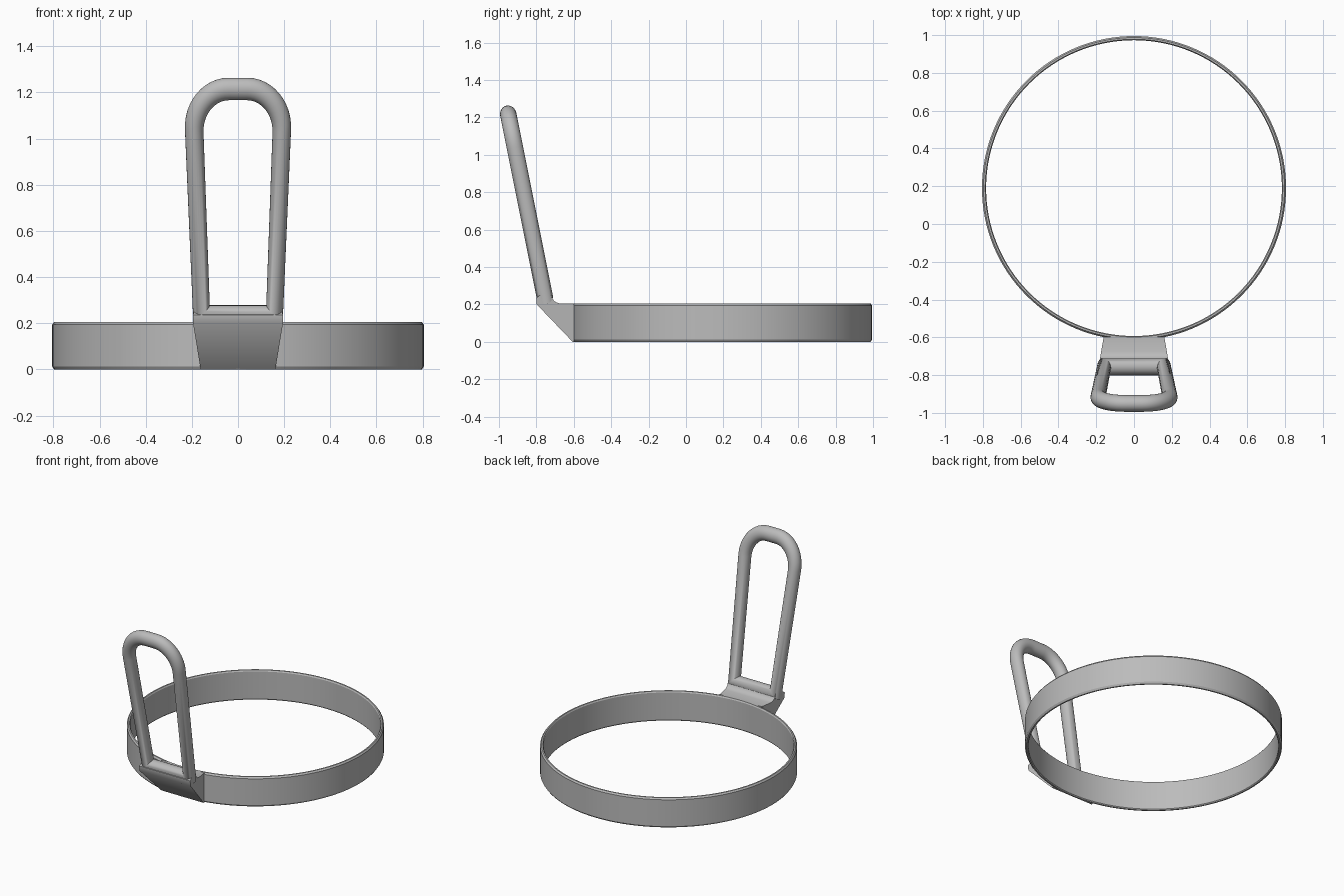
import bpy, bmesh, math
from mathutils import Vector

if "Cube" in bpy.data.objects:
    bpy.data.objects.remove(bpy.data.objects["Cube"])

steel = bpy.data.materials.new("grey_steel")
steel.diffuse_color = (0.5, 0.5, 0.5, 1)
steel.use_nodes = True
steel.node_tree.nodes["Principled BSDF"].inputs["Base Color"].default_value = steel.diffuse_color


def finish(bm, name, angle=35):
    bmesh.ops.recalc_face_normals(bm, faces=bm.faces[:])
    me = bpy.data.meshes.new(name)
    bm.to_mesh(me)
    bm.free()
    me.materials.append(steel)
    ob = bpy.data.objects.new(name, me)
    bpy.context.collection.objects.link(ob)
    bpy.ops.object.select_all(action='DESELECT')
    ob.select_set(True)
    bpy.context.view_layer.objects.active = ob
    bpy.ops.object.shade_smooth_by_angle(angle=math.radians(angle))
    return ob


def bridge_loops(bm, loops):
    """Close a ring of closed vertex loops into a torus-like surface."""
    for a, b in zip(loops, loops[1:] + loops[:1]):
        n = len(a)
        for i in range(n):
            j = (i + 1) % n
            bm.faces.new((a[i], a[j], b[j], b[i]))


# Thin hoop with chamfered rims, as a revolved section
section = [(0.783, 0.006), (0.783, 0.196), (0.788, 0.205), (0.797, 0.205),
           (0.805, 0.194), (0.805, 0.012), (0.797, 0), (0.788, 0)]
bm = bmesh.new()
loops = []
for k in range(128):
    a = math.tau * k / 128
    loops.append([bm.verts.new((r * math.cos(a), 0.19 + r * math.sin(a), z)) for r, z in section])
bridge_loops(bm, loops)
finish(bm, "hoop", 25)

# Wedge bracket: side profile (y, z) that widens away from the hoop
profile = [(-0.598, 0), (-0.606, 0), (-0.798, 0.2), (-0.801, 0.235), (-0.78, 0.25),
           (-0.72, 0.25), (-0.716, 0.237), (-0.708, 0.222), (-0.695, 0.211),
           (-0.675, 0.205), (-0.598, 0.205)]
bm = bmesh.new()
sides = []
for s in (-1, 1):
    sides.append([bm.verts.new((s * (0.161 - 0.17 * (y + 0.6)), y, z)) for y, z in profile])
    bm.faces.new(sides[-1])
for i in range(len(profile)):
    j = (i + 1) % len(profile)
    bm.faces.new((sides[0][i], sides[0][j], sides[1][j], sides[1][i]))
finish(bm, "bracket", 40)

# Handle loop: half path (x, z, in-plane radius), mirrored into a closed frame
half = [(0.158, 0.24, 0.037), (0.19, 1.04, 0.04)]
for k in range(1, 13):
    t = math.pi / 2 * k / 12
    half.append((0.04 + 0.15 * math.cos(t), 1.04 + 0.175 * math.sin(t), 0.04 + 0.008 * math.sin(t)))
path = half + [(-x, z, r) for x, z, r in reversed(half)]

lean = Vector((0, -0.2, 1))            # leg direction per unit of height
normal = Vector((0, 1, 0.2)).normalized()
bm = bmesh.new()
loops = []
for i, (x, z, r) in enumerate(path):
    p = Vector((x, z))
    d0 = (p - Vector(path[i - 1][:2])).normalized()
    d1 = (Vector(path[(i + 1) % len(path)][:2]) - p).normalized()
    tan = (d0 + d1).normalized()
    miter = Vector((tan.y, -tan.x)) / max(0.5, tan.dot(d1))
    centre = Vector((x, -0.757, 0.25)) + lean * (z - 0.25)
    across = Vector((miter.x, 0, 0)) + lean * miter.y
    loops.append([bm.verts.new(centre + across * r * math.cos(a) + normal * 0.044 * math.sin(a))
                  for a in (math.tau * k / 24 for k in range(24))])
bridge_loops(bm, loops)
finish(bm, "handle_loop", 45)
